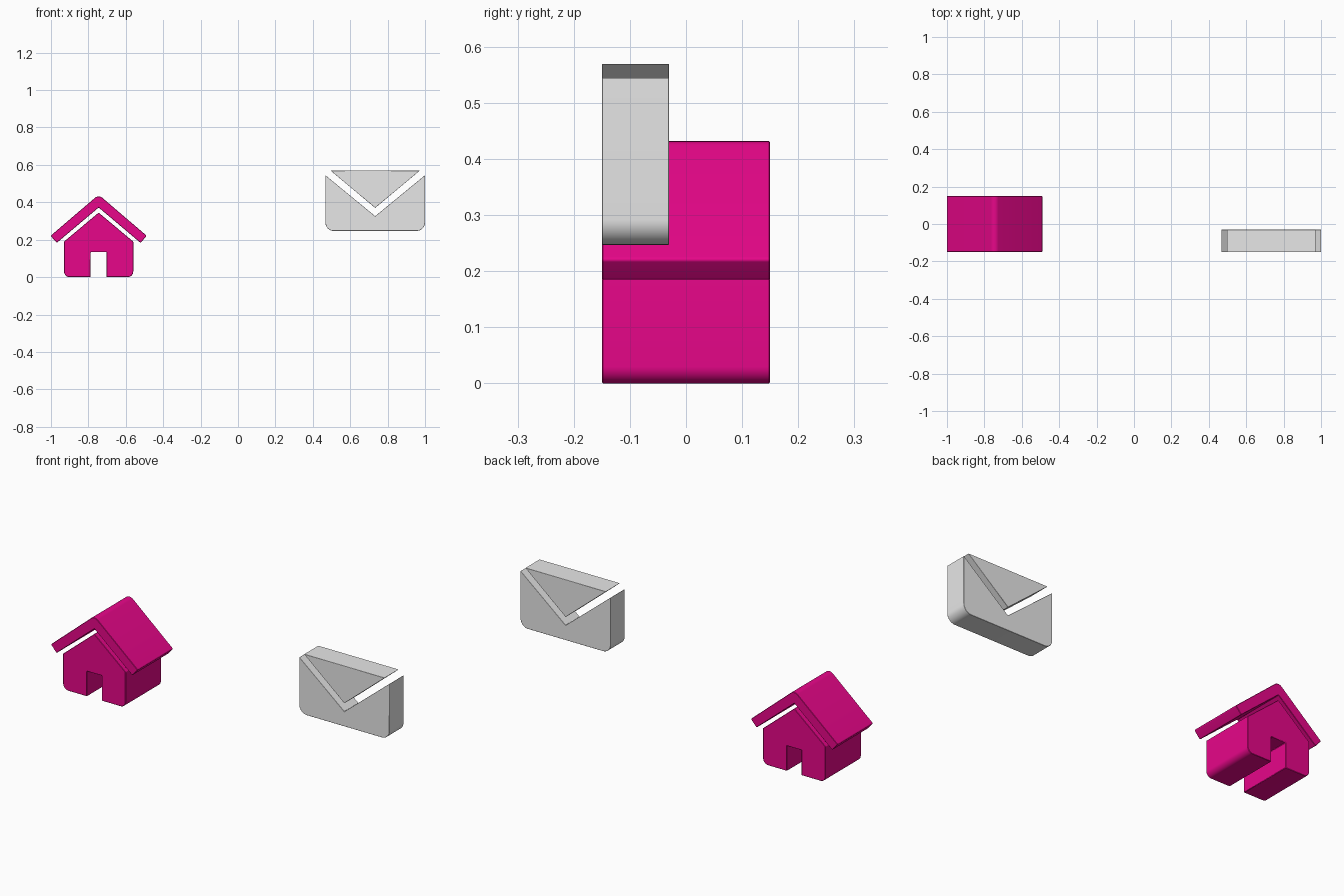
import bpy, bmesh, math
from mathutils import Vector

if "Cube" in bpy.data.objects:
    bpy.data.objects.remove(bpy.data.objects["Cube"])


def material(name, rgb):
    m = bpy.data.materials.new(name)
    m.diffuse_color = (*rgb, 1)
    m.use_nodes = True
    m.node_tree.nodes["Principled BSDF"].inputs["Base Color"].default_value = m.diffuse_color
    return m


PINK = material("magenta", (0.83, 0.002, 0.26))
GREY = material("light grey", (0.8, 0.8, 0.8))


def rounded(profile, steps=8):
    """Replace each corner (x, z, radius) by an arc."""
    out = []
    for i, (x, z, r) in enumerate(profile):
        c = Vector((x, z))
        if r == 0:
            out.append(c)
            continue
        a = (Vector(profile[i - 1][:2]) - c).normalized()
        b = (Vector(profile[(i + 1) % len(profile)][:2]) - c).normalized()
        half = a.angle(b) / 2
        centre = c + (a + b).normalized() * (r / math.sin(half))
        p = c + a * (r / math.tan(half)) - centre
        q = c + b * (r / math.tan(half)) - centre
        for k in range(steps + 1):
            out.append(centre + p.lerp(q, k / steps).normalized() * r)
    return out


def extrude(name, profile, y0, y1, mat, bevel=0.002):
    """Extrude an x-z profile from y0 to y1."""
    bm = bmesh.new()
    face = bm.faces.new([bm.verts.new((p.x, y0, p.y)) for p in rounded(profile)])
    ext = bmesh.ops.extrude_face_region(bm, geom=[face])
    verts = [v for v in ext["geom"] if isinstance(v, bmesh.types.BMVert)]
    bmesh.ops.translate(bm, verts=verts, vec=(0, y1 - y0, 0))
    # The extrusion keeps no front cap, so close it when it is missing
    rim = [e for e in bm.edges if e.is_boundary]
    if rim:
        bmesh.ops.contextual_create(bm, geom=rim)
    bmesh.ops.recalc_face_normals(bm, faces=bm.faces)
    me = bpy.data.meshes.new(name)
    bm.to_mesh(me)
    bm.free()
    me.materials.append(mat)
    ob = bpy.data.objects.new(name, me)
    bpy.context.collection.objects.link(ob)
    mod = ob.modifiers.new("soft edges", "BEVEL")
    mod.width, mod.segments = bevel, 1
    mod.limit_method, mod.angle_limit = "ANGLE", math.radians(35)
    bpy.ops.object.select_all(action="DESELECT")
    ob.select_set(True)
    bpy.context.view_layer.objects.active = ob
    bpy.ops.object.shade_smooth_by_angle(angle=math.radians(30))
    return ob


def symmetric(cx, right):
    """Right half listed bottom to top, mirrored about cx (offset 0 kept once)."""
    left = [(cx - dx, z, r) for dx, z, r in reversed(right) if dx > 0]
    return [(cx + dx, z, r) for dx, z, r in right] + left


# House walls with the doorway cut through
HX = -0.745
extrude("house_walls", symmetric(HX, [
    (0.043, 0.134, 0), (0.043, 0.0, 0), (0.185, 0.0, 0.03),
    (0.185, 0.19, 0.004), (0, 0.345, 0)]), -0.15, 0.15, PINK)

# Roof chevron floating above the walls
roof = [(HX, 0.372, 0), (HX + 0.224, 0.183, 0.006), (HX + 0.257, 0.221, 0.006),
        (HX, 0.441, 0.03), (HX - 0.257, 0.221, 0.006), (HX - 0.224, 0.183, 0.006)]
extrude("house_roof", roof, -0.15, 0.15, PINK)

# Envelope pocket with V-shaped top edge
EX = 0.7335
extrude("envelope_pocket", [
    (EX - 0.2665, 0.247, 0.045), (EX + 0.2665, 0.247, 0.045),
    (EX + 0.2665, 0.545, 0), (EX, 0.326, 0), (EX - 0.2665, 0.545, 0)],
    -0.15, -0.03, GREY, 0.001)

# Envelope flap above the pocket
extrude("envelope_flap", [
    (EX, 0.37, 0), (EX + 0.238, 0.569, 0), (EX - 0.238, 0.569, 0)],
    -0.15, -0.03, GREY, 0.001)
